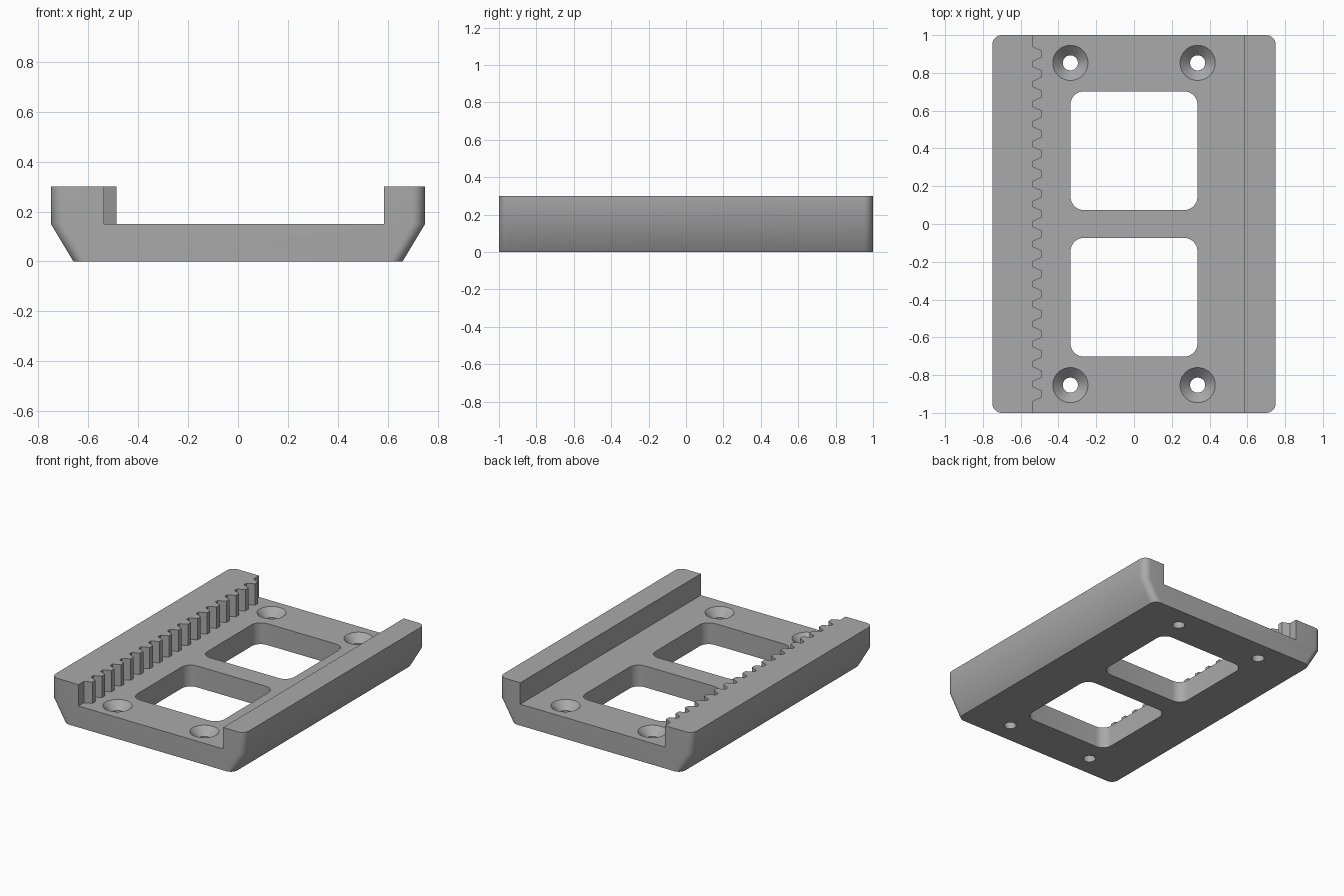
import bpy, bmesh, math

if "Cube" in bpy.data.objects:
    bpy.data.objects.remove(bpy.data.objects["Cube"], do_unlink=True)

grey = bpy.data.materials.new("plain grey")
grey.use_nodes = True
grey.diffuse_color = (0.4, 0.4, 0.4, 1)
grey.node_tree.nodes["Principled BSDF"].inputs["Base Color"].default_value = (0.4, 0.4, 0.4, 1)


def loft(name, rings):
    """Closed solid through matching rings of (x, y, z) points."""
    bm = bmesh.new()
    loops = [[bm.verts.new(p) for p in ring] for ring in rings]
    n = len(loops[0])
    for low, high in zip(loops, loops[1:]):
        for i in range(n):
            j = (i + 1) % n
            bm.faces.new((low[i], low[j], high[j], high[i]))
    bm.faces.new(loops[0][::-1])
    bm.faces.new(loops[-1])
    bmesh.ops.recalc_face_normals(bm, faces=bm.faces)
    mesh = bpy.data.meshes.new(name)
    bm.to_mesh(mesh)
    bm.free()
    obj = bpy.data.objects.new(name, mesh)
    bpy.context.collection.objects.link(obj)
    mesh.materials.append(grey)
    return obj


def rounded(hx, hy, r, z, cy=0.0, steps=8):
    ring = []
    for k, (sx, sy) in enumerate([(1, 1), (-1, 1), (-1, -1), (1, -1)]):
        for s in range(steps + 1):
            a = math.pi / 2 * (k + s / steps)
            ring.append((sx * (hx - r) + r * math.cos(a),
                         cy + sy * (hy - r) + r * math.sin(a), z))
    return ring


def circle(cx, cy, r, z, n=48):
    return [(cx + r * math.cos(2 * math.pi * i / n),
             cy + r * math.sin(2 * math.pi * i / n), z) for i in range(n)]


# Body: rounded slab with sides that taper in towards the bottom
THICK, TOP = 0.15, 0.3
body = loft("rail_carriage_plate", [rounded(0.66, 1, 0.05, 0),
                                    rounded(0.75, 1, 0.05, THICK),
                                    rounded(0.75, 1, 0.05, TOP)])

# Channel between the rails, with the gear rack along its right wall
ROOT, TIP, PITCH, COUNT = -0.537, -0.487, 0.1059, 18
outline = [(ROOT, -1.1), (0.585, -1.1), (0.585, 1.1), (ROOT, 1.1)]
for i in range(COUNT):
    y = PITCH * ((COUNT - 1) / 2 - i)
    outline += [(ROOT, y + 0.04), (TIP, y + 0.017), (TIP, y - 0.017), (ROOT, y - 0.04)]
cutters = [loft("channel_cutter", [[(x, y, z) for x, y in outline] for z in (THICK, 0.4)])]

# Two windows and four countersunk screw holes
for sy in (-1, 1):
    cutters.append(loft("window_cutter", [rounded(0.336, 0.314, 0.07, z, sy * 0.388)
                                          for z in (-0.1, 0.2)]))
    for sx in (-1, 1):
        steps = [(0.04, -0.1), (0.04, 0.097), (0.093, THICK), (0.093, 0.2)]
        cutters.append(loft("screw_hole_cutter",
                            [circle(sx * 0.337, sy * 0.853, r, z) for r, z in steps]))

bpy.ops.object.select_all(action="DESELECT")
bpy.context.view_layer.objects.active = body
body.select_set(True)
for cutter in cutters:
    cutter.hide_render = True
    mod = body.modifiers.new("cut", "BOOLEAN")
    mod.operation, mod.solver, mod.object = "DIFFERENCE", "EXACT", cutter
    bpy.ops.object.modifier_apply(modifier=mod.name)
    bpy.data.objects.remove(cutter, do_unlink=True)

# Soft sides and hole walls, crisp rims and teeth
bpy.ops.object.shade_smooth_by_angle(angle=math.radians(35))
